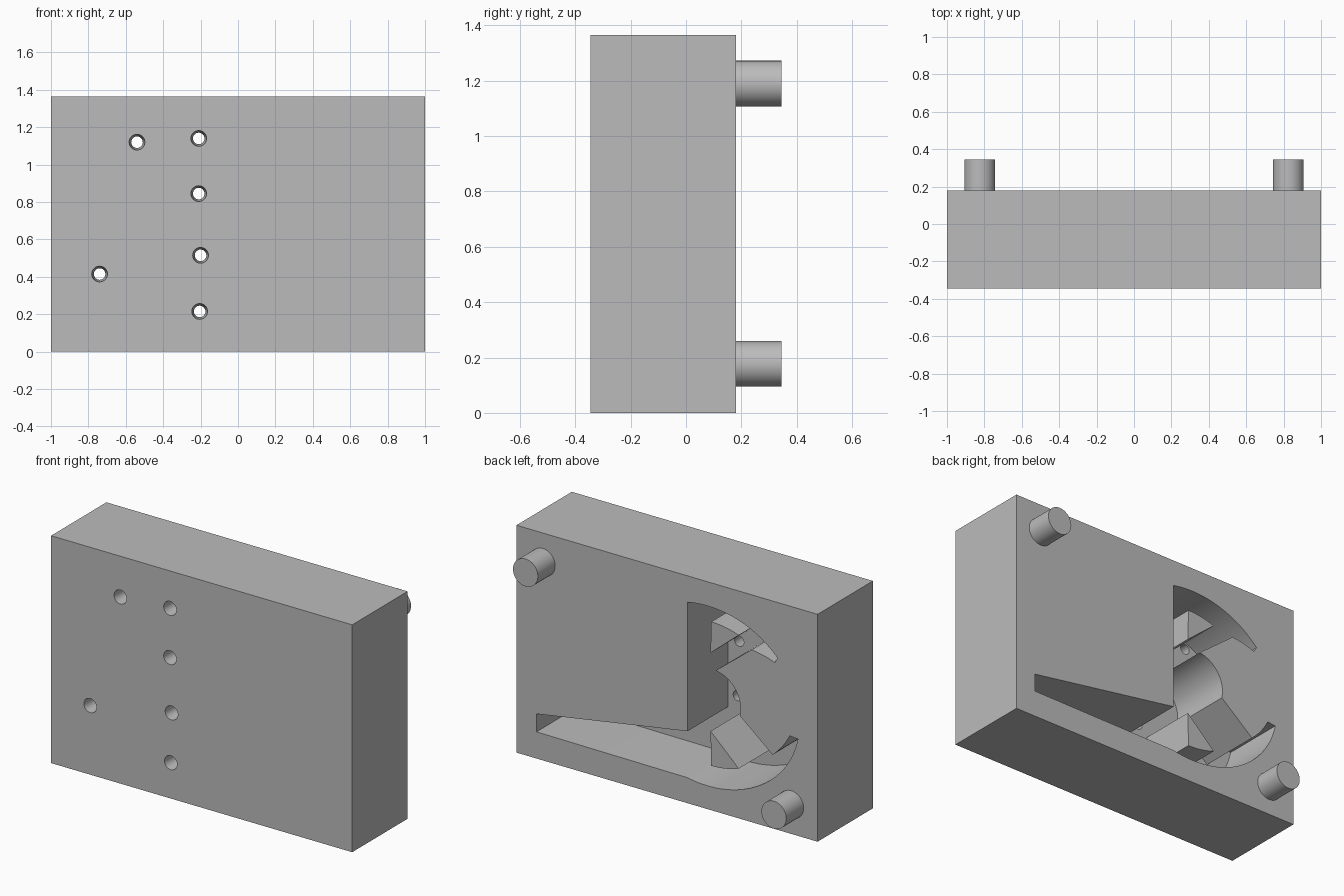
import bpy, bmesh, math
from mathutils import Matrix, Vector

if "Cube" in bpy.data.objects:
    bpy.data.objects.remove(bpy.data.objects["Cube"], do_unlink=True)

GREY = (0.5, 0.5, 0.5, 1)
mat = bpy.data.materials.new("plain grey")
mat.use_nodes = True
mat.diffuse_color = GREY
mat.node_tree.nodes["Principled BSDF"].inputs["Base Color"].default_value = GREY

FRONT, BACK, FLOOR = -0.345, 0.18, -0.205
HEIGHT = 1.365


def finish(bm, name):
    bmesh.ops.recalc_face_normals(bm, faces=bm.faces)
    mesh = bpy.data.meshes.new(name)
    bm.to_mesh(mesh)
    bm.free()
    obj = bpy.data.objects.new(name, mesh)
    bpy.context.collection.objects.link(obj)
    mesh.materials.append(mat)
    return obj


def prism(name, outline, y0, y1):
    """Extrude an (x, z) outline from y0 to y1."""
    bm = bmesh.new()
    face = bm.faces.new([bm.verts.new((x, y0, z)) for x, z in outline])
    ext = bmesh.ops.extrude_face_region(bm, geom=[face])["geom"]
    bmesh.ops.translate(bm, vec=(0, y1 - y0, 0),
                        verts=[v for v in ext if isinstance(v, bmesh.types.BMVert)])
    return finish(bm, name)


def rod(name, x, z, y0, y1, r0, r1, sides=48):
    """Round bar or cone along y."""
    bm = bmesh.new()
    place = Matrix.Translation((x, (y0 + y1) / 2, z)) @ Matrix.Rotation(-math.pi / 2, 4, "X")
    bmesh.ops.create_cone(bm, cap_ends=True, segments=sides, radius1=r0, radius2=r1,
                          depth=y1 - y0, matrix=place)
    return finish(bm, name)


def scroll(t0, t1, s0=1.0, s1=1.0, n=20):
    """Points on the oval casing wall, scaled from s0 to s1 along the way."""
    pts = []
    for i in range(n + 1):
        f = i / n
        t, s = math.radians(t0 + (t1 - t0) * f), s0 + (s1 - s0) * f
        pts.append((-0.27 + 0.61 * s * math.cos(t), 0.68 + 0.54 * s * math.sin(t)))
    return pts


def activate(obj):
    bpy.ops.object.select_all(action="DESELECT")
    obj.select_set(True)
    bpy.context.view_layer.objects.active = obj


def cut(obj, cutter):
    mod = obj.modifiers.new("cut", "BOOLEAN")
    mod.operation, mod.solver, mod.object = "DIFFERENCE", "EXACT", cutter
    cutter.hide_render = True
    activate(obj)
    bpy.ops.object.modifier_apply(modifier=mod.name)
    bpy.data.objects.remove(cutter, do_unlink=True)


# Main block
block = prism("block", [(-1, 0), (1, 0), (1, HEIGHT), (-1, HEIGHT)], FRONT, BACK)

# Pocket in the back: scroll, round notch and tapering outlet
notch = [(-0.30 + 0.188 * math.cos(math.radians(a)), 0.66 + 0.188 * math.sin(math.radians(a)))
         for a in range(97, 194, 4)]
pocket = (scroll(77.3, 139.5) + scroll(141, 126, 0.94, 0.81, 8) + notch
          + scroll(212, 191, 0.833, 0.91, 8) + scroll(190.5, 282.7, n=30)
          + [(0.867, 0.16), (0.867, 0.268), (-0.136, 0.432)])
cut(block, prism("pocket_cutter", pocket, FLOOR, BACK + 0.1))

# Tapered holes through the pocket floor
for x, z in [(-0.54, 1.12), (-0.21, 1.14), (-0.21, 0.845),
             (-0.20, 0.515), (-0.205, 0.215), (-0.74, 0.415)]:
    cut(block, rod("hole_cutter", x, z, FRONT - 0.01, FLOOR + 0.01, 0.043, 0.03, 32))

# Three-sided guide posts standing in the pocket
upper = prism("upper_guide_post", [(-0.266, 0.925)] + scroll(90, 112, 0.8, 0.8, 10),
              FLOOR - 0.01, 0.147)
lower = prism("lower_guide_post", [(-0.266, 0.455)] + scroll(270, 248, 0.8, 0.8, 10),
              FLOOR - 0.01, 0.147)

# Locating pegs at opposite corners
pegs = [rod(name, x, z, BACK - 0.01, 0.345, 0.0825, 0.0825)
        for name, x, z in [("upper_peg", 0.825, 1.19), ("lower_peg", -0.825, 0.177)]]

for obj in [block, upper, lower] + pegs:
    activate(obj)
    bpy.ops.object.shade_smooth_by_angle(angle=math.radians(30))
